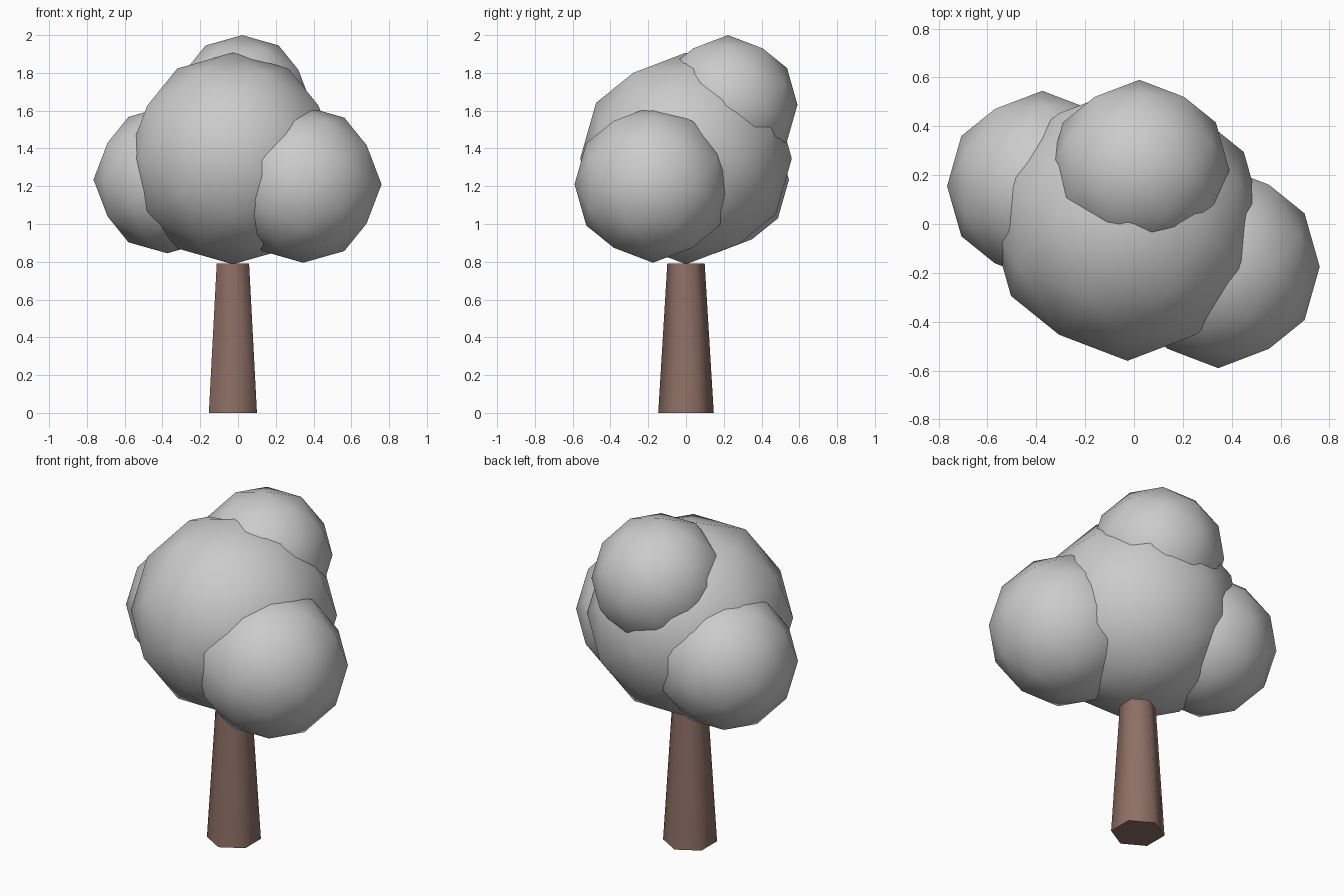
import bpy, bmesh, math
from mathutils import Matrix

if "Cube" in bpy.data.objects:
    bpy.data.objects.remove(bpy.data.objects["Cube"])

# Turns the icosphere so that its edge midpoints lie on the x, y and z axes
ALIGN = Matrix.Rotation(-math.atan(2 / (1 + math.sqrt(5))), 4, 'Y')


def make_object(name, bm, location):
    mesh = bpy.data.meshes.new(name)
    bm.to_mesh(mesh)
    bm.free()
    obj = bpy.data.objects.new(name, mesh)
    obj.location = location
    bpy.context.collection.objects.link(obj)
    return obj


def foliage(name, location, radius):
    bm = bmesh.new()
    bmesh.ops.create_icosphere(bm, subdivisions=2, radius=radius, matrix=ALIGN)
    for f in bm.faces:
        f.smooth = True
    return make_object(name, bm, location)


# Six-sided tapered trunk, smooth sides and flat caps
HEIGHT = 0.79
bm = bmesh.new()
bmesh.ops.create_cone(bm, cap_ends=True, segments=6, radius1=0.147,
                      radius2=0.099, depth=HEIGHT)
bm.normal_update()
for f in bm.faces:
    f.smooth = abs(f.normal.z) < 0.5
for e in bm.edges:
    e.smooth = all(f.smooth for f in e.link_faces)
trunk = make_object("trunk", bm, (-0.027, 0, HEIGHT / 2))
bark = bpy.data.materials.new("bark")
bark.diffuse_color = (0.27, 0.16, 0.13, 1)
bark.use_nodes = True
bark.node_tree.nodes["Principled BSDF"].inputs["Base Color"].default_value = bark.diffuse_color
trunk.data.materials.append(bark)

# Rounded low-poly crown
foliage("main_foliage", (-0.027, 0, 1.347), 0.56)
foliage("right_foliage", (0.345, -0.175, 1.21), 0.415)
foliage("left_foliage", (-0.375, 0.155, 1.235), 0.39)
foliage("top_foliage", (0.022, 0.222, 1.632), 0.368)
